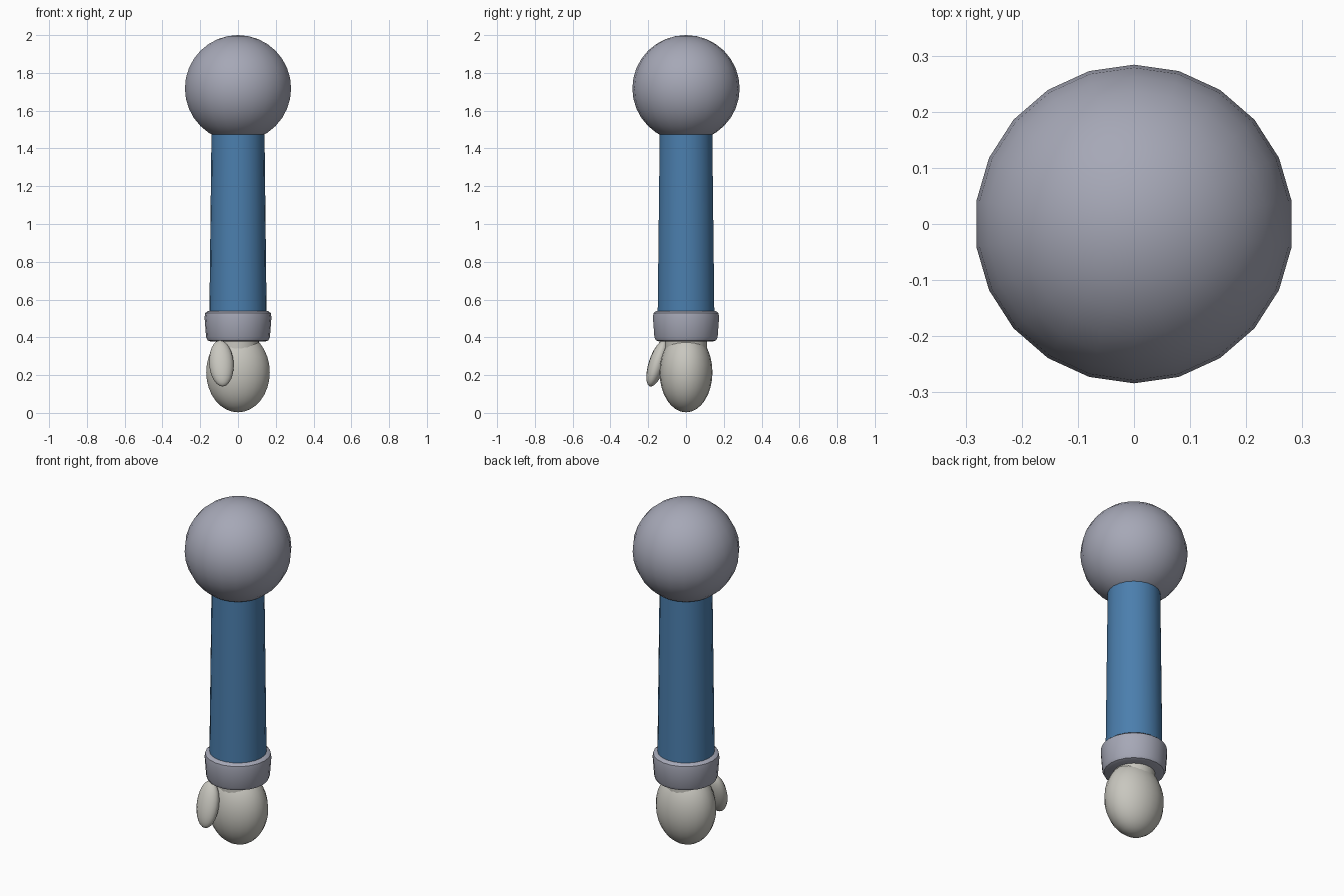
import bpy, math

if "Cube" in bpy.data.objects:
    bpy.data.objects.remove(bpy.data.objects["Cube"])

SIDES = 22


def material(name, rgb):
    m = bpy.data.materials.new(name)
    m.diffuse_color = (*rgb, 1)
    m.use_nodes = True
    m.node_tree.nodes["Principled BSDF"].inputs["Base Color"].default_value = m.diffuse_color
    return m


grey = material("cool_grey", (0.38, 0.39, 0.47))
blue = material("sleeve_blue", (0.07, 0.21, 0.42))
cream = material("warm_white", (0.58, 0.57, 0.52))


def finish(obj, name, mat, angle=40):
    obj.name = name
    obj.data.materials.append(mat)
    bpy.ops.object.shade_smooth_by_angle(angle=math.radians(angle))


def ellipsoid(name, centre, radii, mat, segments=SIDES, rings=16, tilt=(0, 0, 0)):
    bpy.ops.mesh.primitive_uv_sphere_add(
        segments=segments, ring_count=rings, radius=1, location=centre,
        rotation=[math.radians(a) for a in tilt])
    obj = bpy.context.object
    obj.scale = radii
    finish(obj, name, mat)


def lathe(name, profile, mat):
    """Closed solid of revolution from (radius, height) points, bottom to top."""
    n = SIDES
    verts = [(r * math.cos(math.tau * i / n), r * math.sin(math.tau * i / n), z)
             for r, z in profile for i in range(n)]
    faces = [(k * n + i, k * n + (i + 1) % n, (k + 1) * n + (i + 1) % n, (k + 1) * n + i)
             for k in range(len(profile) - 1) for i in range(n)]
    faces.append(tuple(reversed(range(n))))
    faces.append(tuple(range((len(profile) - 1) * n, len(profile) * n)))
    mesh = bpy.data.meshes.new(name)
    mesh.from_pydata(verts, [], faces)
    obj = bpy.data.objects.new(name, mesh)
    bpy.context.collection.objects.link(obj)
    bpy.ops.object.select_all(action='DESELECT')
    obj.select_set(True)
    bpy.context.view_layer.objects.active = obj
    finish(obj, name, mat)


# Shoulder ball and tapered sleeve
ellipsoid("shoulder_ball", (0, 0, 1.718), (0.284, 0.284, 0.282), grey)
lathe("sleeve", [(0.152, 0.48), (0.14, 1.52)], blue)

# Rounded cuff
lathe("cuff", [(0.145, 0.378), (0.161, 0.384), (0.169, 0.400), (0.177, 0.505),
               (0.174, 0.528), (0.160, 0.539)], grey)

# Wrist, hand and thumb
lathe("wrist", [(0.112, 0.30), (0.112, 0.40)], cream)
ellipsoid("hand", (0, 0, 0.215), (0.17, 0.14, 0.212), cream)
ellipsoid("thumb", (-0.088, -0.152, 0.262), (0.065, 0.045, 0.128), cream,
          segments=16, rings=12, tilt=(-18, -4, 0))
